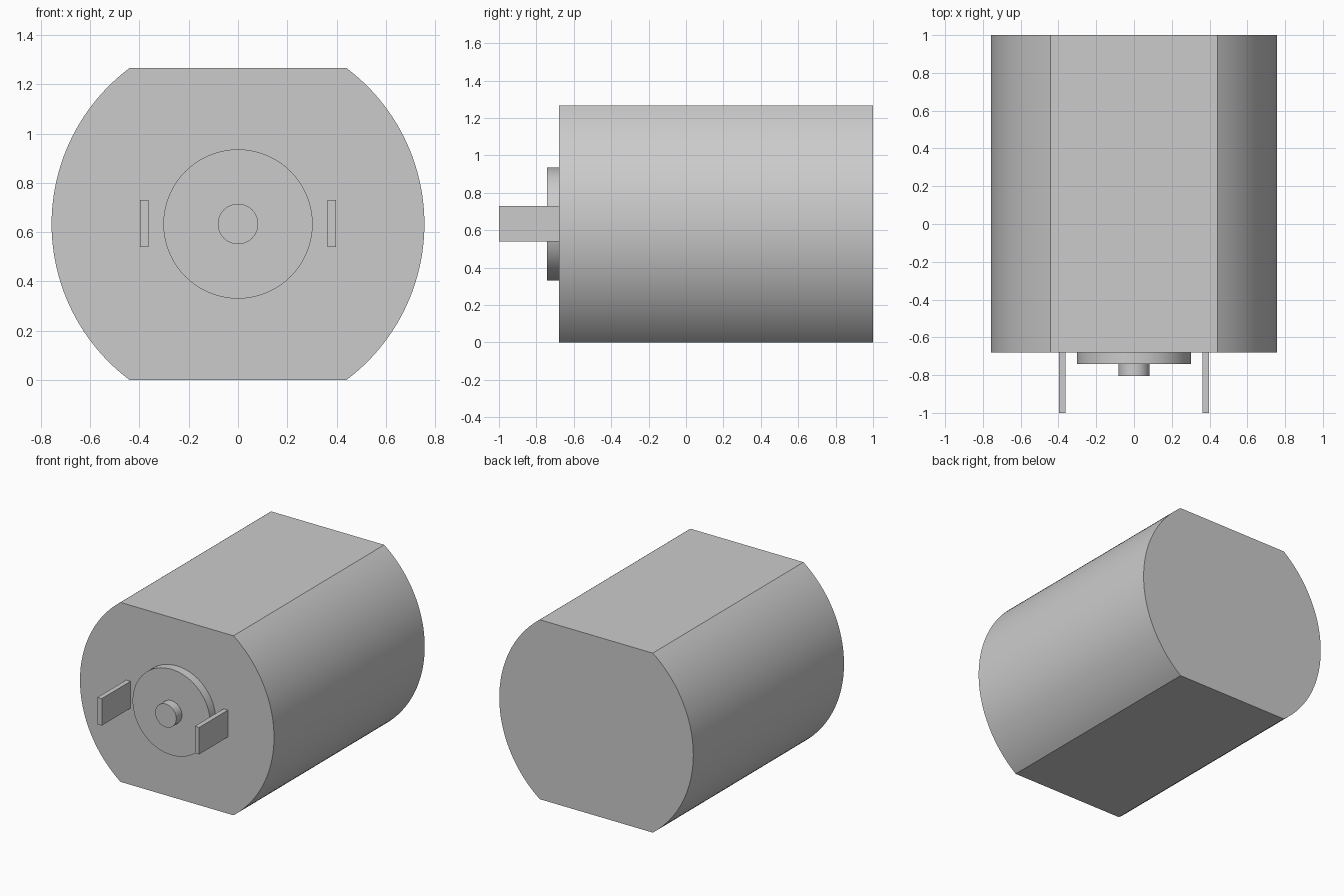
import bpy, bmesh, math

if "Cube" in bpy.data.objects:
    bpy.data.objects.remove(bpy.data.objects["Cube"])

CZ = 0.633       # height of the motor axis
FRONT = -0.68    # front face of the can


def extrude_profile(name, pts, y0, y1):
    """Extrude an (x, z) outline along y into a closed solid."""
    bm = bmesh.new()
    face = bm.faces.new([bm.verts.new((x, y0, z)) for x, z in pts])
    ext = bmesh.ops.extrude_face_region(bm, geom=[face], use_keep_orig=True)
    verts = [g for g in ext["geom"] if isinstance(g, bmesh.types.BMVert)]
    bmesh.ops.translate(bm, verts=verts, vec=(0, y1 - y0, 0))
    bmesh.ops.recalc_face_normals(bm, faces=bm.faces)
    mesh = bpy.data.meshes.new(name)
    bm.to_mesh(mesh)
    bm.free()
    obj = bpy.data.objects.new(name, mesh)
    bpy.context.collection.objects.link(obj)
    bpy.ops.object.select_all(action='DESELECT')
    obj.select_set(True)
    bpy.context.view_layer.objects.active = obj
    bpy.ops.object.shade_smooth_by_angle(angle=math.radians(30))
    return obj


def arc(cx, r, a0, a1, n):
    return [(cx + r * math.cos(a0 + (a1 - a0) * i / n),
             CZ + r * math.sin(a0 + (a1 - a0) * i / n)) for i in range(n + 1)]


def disc(name, r, y0, y1, n=64):
    return extrude_profile(name, arc(0, r, 0, math.tau, n)[:-1], y0, y1)


# Motor can: two bulging sides joined by flat top and bottom
R, OFF = 0.792, 0.035
half = math.asin(CZ / R)
right = arc(-OFF, R, -half, half, 48)
left = [(-x, z) for x, z in reversed(right)]
extrude_profile("motor_can", right + left, FRONT, 1.0)

# Bearing boss and shaft stub
disc("bearing_boss", 0.303, -0.742, FRONT)
disc("shaft", 0.082, -0.805, FRONT)

# Pair of flat terminals
for side, s in (("left", -1), ("right", 1)):
    xs = (s * 0.363, s * 0.397)
    extrude_profile(side + "_terminal",
                    [(xs[0], 0.54), (xs[1], 0.54), (xs[1], 0.73), (xs[0], 0.73)],
                    -1.0, FRONT)
